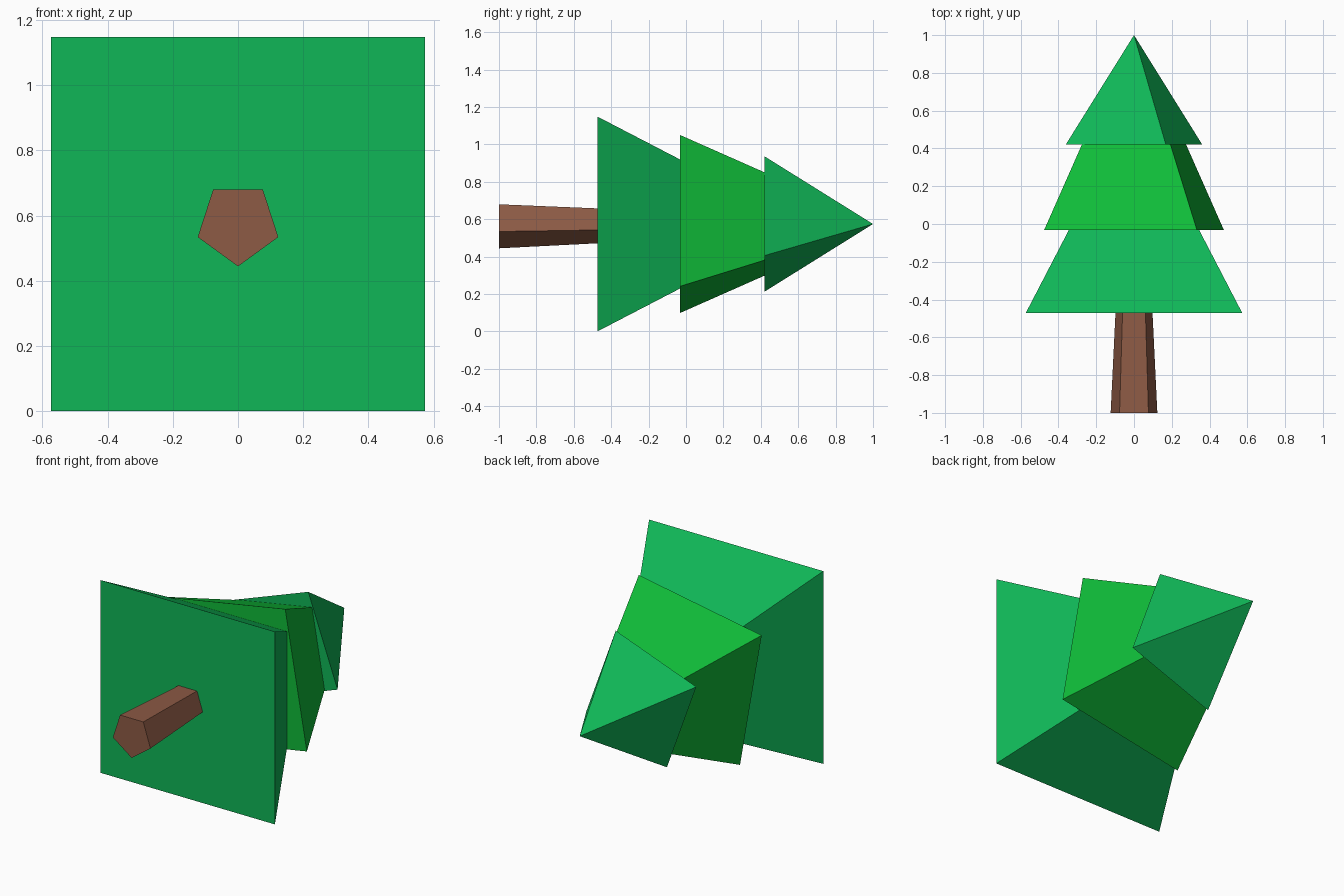
import bpy, bmesh
from math import sin, cos, pi, radians

if "Cube" in bpy.data.objects:
    bpy.data.objects.remove(bpy.data.objects["Cube"])

AXIS_Z = 0.574  # height of the tree's axis, which lies along y


def material(name, color):
    m = bpy.data.materials.new(name)
    m.diffuse_color = (*color, 1)
    m.use_nodes = True
    m.node_tree.nodes["Principled BSDF"].inputs["Base Color"].default_value = m.diffuse_color
    return m


def tapered(name, sides, y0, r0, y1, r1, angle, mat):
    """Flat-sided frustum along y (or a pyramid when r1 is 0)."""
    bm = bmesh.new()

    def ring(y, r):
        if r == 0:
            return [bm.verts.new((0, y, AXIS_Z))] * sides
        steps = [radians(angle) + 2 * pi * i / sides for i in range(sides)]
        return [bm.verts.new((r * cos(a), y, AXIS_Z + r * sin(a))) for a in steps]

    a, b = ring(y0, r0), ring(y1, r1)
    bm.faces.new(a)
    for i in range(sides):
        j = (i + 1) % sides
        bm.faces.new((a[i], a[j], b[j], b[i]) if r1 else (a[i], a[j], b[0]))
    if r1:
        bm.faces.new(b)
    bmesh.ops.recalc_face_normals(bm, faces=bm.faces)
    me = bpy.data.meshes.new(name)
    bm.to_mesh(me)
    bm.free()
    me.materials.append(mat)
    bpy.context.collection.objects.link(bpy.data.objects.new(name, me))


bark = material("bark", (0.27, 0.105, 0.06))
green = material("green", (0.005, 0.47, 0.095))
bright = material("bright_green", (0.005, 0.50, 0.04))

# Five-sided trunk, then three square tiers each twisted 10 degrees further
tapered("trunk", 5, -1.0, 0.13, -0.47, 0.103, -90, bark)
tapered("lower_tier", 4, -0.472, 0.811, -0.032, 0.488, 45, green)
tapered("middle_tier", 4, -0.032, 0.581, 0.42, 0.337, 55, bright)
tapered("top_tier", 4, 0.42, 0.399, 1.0, 0, 65, green)
